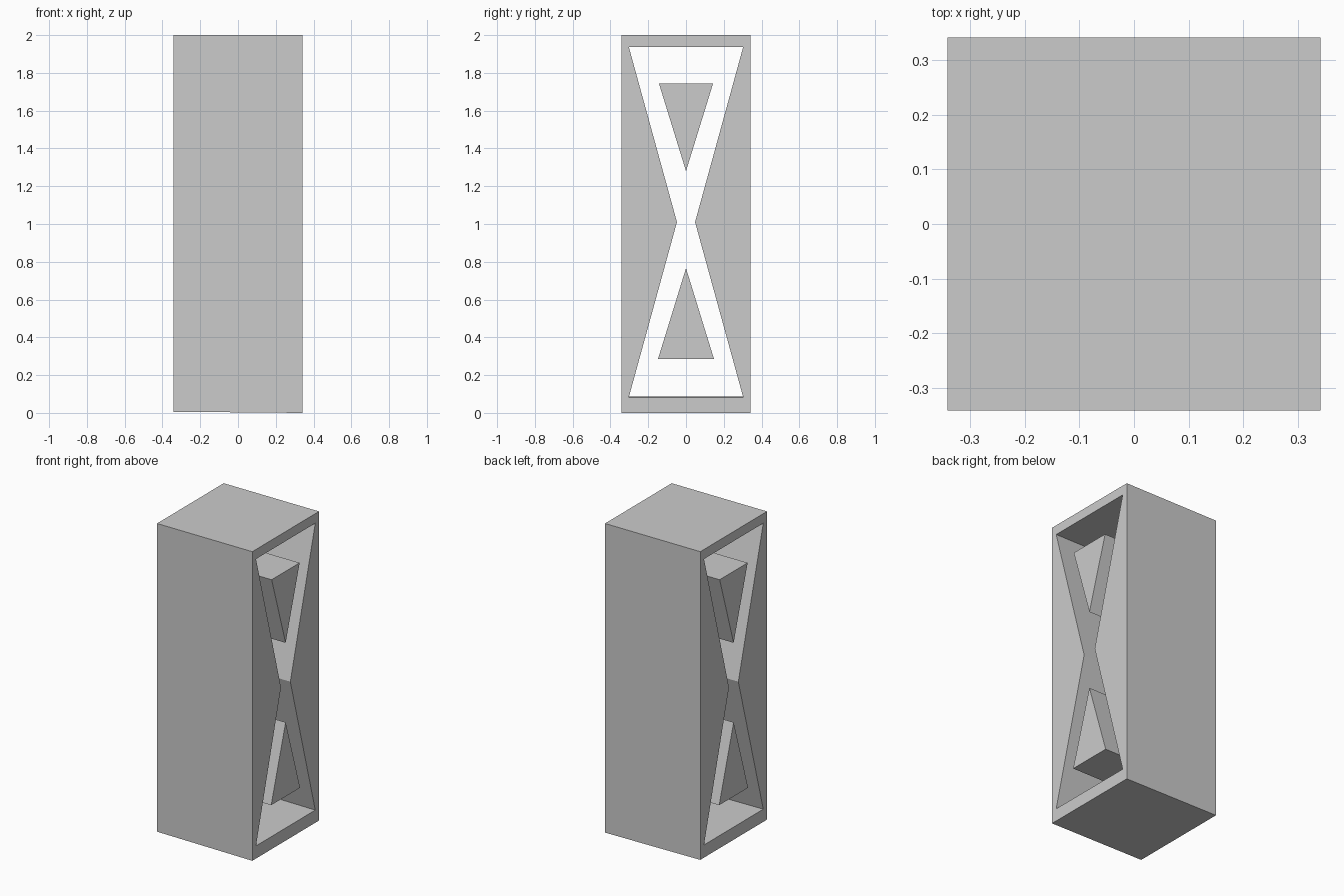
import bpy, bmesh

if "Cube" in bpy.data.objects:
    bpy.data.objects.remove(bpy.data.objects["Cube"])

HALF = 0.341   # half width and half depth of the block
TILT = 0.006   # the underside rises very slightly towards -x


def new_object(name, bm):
    bmesh.ops.recalc_face_normals(bm, faces=bm.faces)
    mesh = bpy.data.meshes.new(name)
    bm.to_mesh(mesh)
    bm.free()
    obj = bpy.data.objects.new(name, mesh)
    bpy.context.collection.objects.link(obj)
    return obj


def ring(bm, profile, x):
    return [bm.verts.new((x, y, z)) for y, z in profile]


def prism(name, profile):
    """Solid profile in the YZ plane, running the full width along x."""
    bm = bmesh.new()
    a, b = ring(bm, profile, -HALF), ring(bm, profile, HALF)
    bm.faces.new(a)
    bm.faces.new(b)
    for i in range(len(a)):
        j = (i + 1) % len(a)
        bm.faces.new((a[i], a[j], b[j], b[i]))
    return new_object(name, bm)


def hollow_prism(name, outer, inner):
    """Frame between two matching profiles, running the full width along x."""
    bm = bmesh.new()
    loops = [ring(bm, outer, -HALF), ring(bm, outer, HALF),
             ring(bm, inner, HALF), ring(bm, inner, -HALF)]
    n = len(outer)
    for k in range(4):
        a, b = loops[k], loops[(k + 1) % 4]
        for i in range(n):
            j = (i + 1) % n
            bm.faces.new((a[i], a[j], b[j], b[i]))
    for v in bm.verts:
        if v.co.z < 0.1 and v.co.x < 0:
            v.co.z += TILT
    return new_object(name, bm)


def mirrored(half):
    """Complete a right-hand profile (bottom to top) with its left side."""
    return half + [(-y, z) for y, z in reversed(half)]


# Block with an hourglass opening right through it
outer = mirrored([(HALF, 0.0), (HALF, 1.01), (HALF, 2.0)])
opening = mirrored([(0.303, 0.082), (0.048, 1.01), (0.303, 1.938)])
hollow_prism("hourglass_frame", outer, opening)

# Triangular cores standing free in each half of the opening
prism("upper_core", [(-0.143, 1.743), (0.143, 1.743), (0, 1.28)])
prism("lower_core", [(-0.148, 0.286), (0.148, 0.286), (0, 0.766)])
